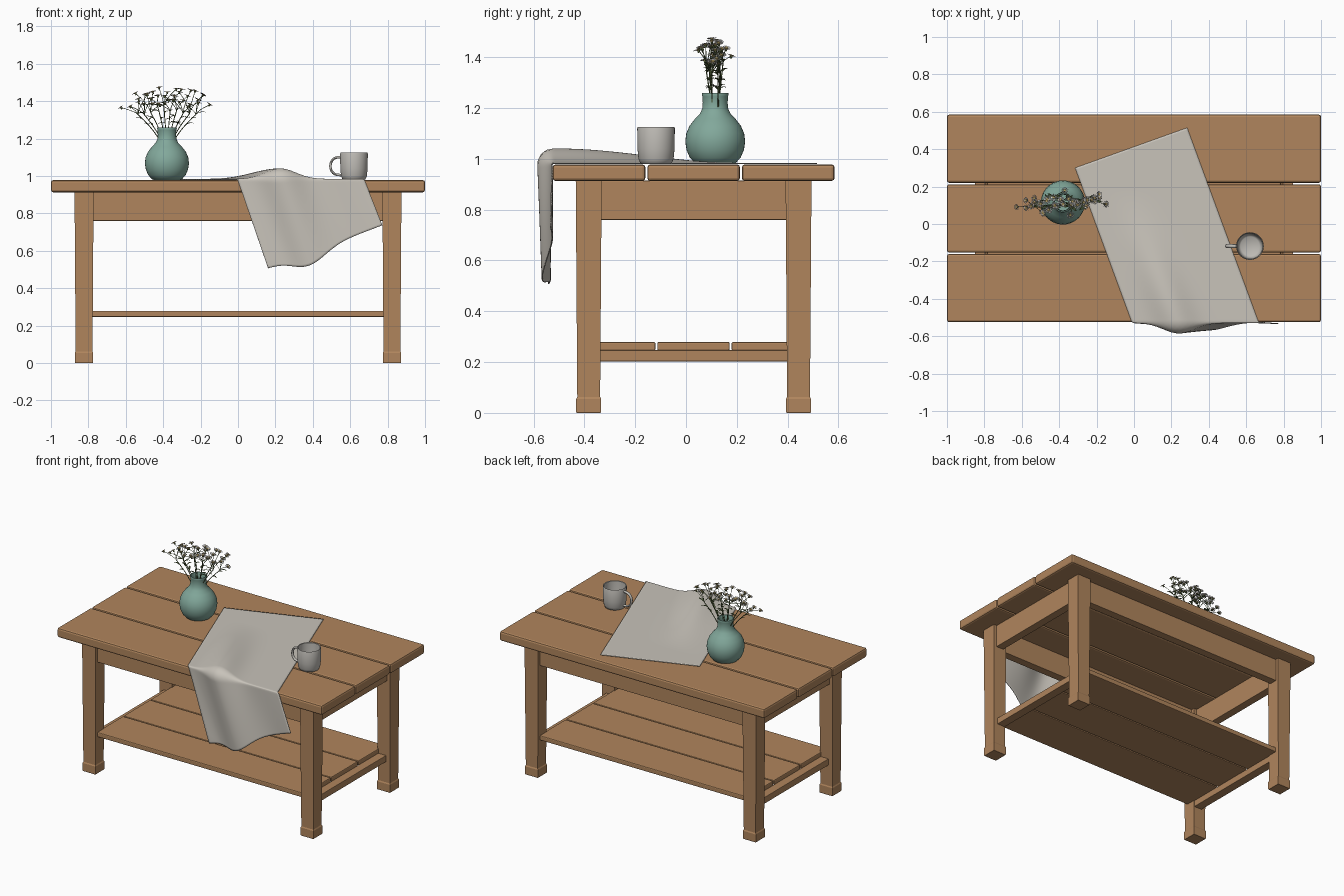
import bpy, bmesh, math, random
from mathutils import Vector

if "Cube" in bpy.data.objects:
    bpy.data.objects.remove(bpy.data.objects["Cube"])

random.seed(7)


def material(name, rgb):
    m = bpy.data.materials.new(name)
    m.diffuse_color = (*rgb, 1)
    m.use_nodes = True
    m.node_tree.nodes["Principled BSDF"].inputs["Base Color"].default_value = m.diffuse_color
    return m


WOOD = material("warm wood", (0.434, 0.235, 0.109))
LINEN = material("linen", (0.578, 0.546, 0.491))
GLAZE = material("sage glaze", (0.223, 0.392, 0.328))
CERAMIC = material("pale ceramic", (0.515, 0.497, 0.462))
GREEN = material("stem green", (0.10, 0.14, 0.05))
WHITE = material("petal white", (0.68, 0.66, 0.64))
TAN = material("flower centre", (0.40, 0.30, 0.11))


def finish(name, bm, mat, smooth=None):
    bmesh.ops.recalc_face_normals(bm, faces=bm.faces[:])
    me = bpy.data.meshes.new(name)
    bm.to_mesh(me)
    bm.free()
    ob = bpy.data.objects.new(name, me)
    bpy.context.collection.objects.link(ob)
    me.materials.append(mat)
    if smooth:
        bpy.ops.object.select_all(action='DESELECT')
        ob.select_set(True)
        bpy.context.view_layer.objects.active = ob
        bpy.ops.object.shade_smooth_by_angle(angle=math.radians(smooth))
    return ob


def box(name, x, y, z, bevel=0.0):
    bm = bmesh.new()
    bmesh.ops.create_cube(bm, size=1)
    for v in bm.verts:
        v.co = [(a[0] + a[1]) / 2 + c * (a[1] - a[0]) for a, c in zip((x, y, z), v.co)]
    ob = finish(name, bm, WOOD)
    if bevel:
        mod = ob.modifiers.new("soft edges", 'BEVEL')
        mod.width, mod.segments = bevel, 2
    return ob


def lathe(name, cx, cy, profile, mat, n=40, angle=50):
    bm = bmesh.new()
    rings = [[bm.verts.new((cx + r * math.cos(math.tau * i / n), cy + r * math.sin(math.tau * i / n), z))
              for i in range(n)] for r, z in profile]
    for a, b in zip(rings, rings[1:]):
        for i in range(n):
            bm.faces.new((a[i], a[(i + 1) % n], b[(i + 1) % n], b[i]))
    bm.faces.new(rings[0])
    bm.faces.new(rings[-1])
    return finish(name, bm, mat, angle)


def tube(bm, pts, ra, rb, n=5):
    rings = []
    for i, p in enumerate(pts):
        t = (pts[min(i + 1, len(pts) - 1)] - pts[max(i - 1, 0)]).normalized()
        side = (Vector((0, 1, 0)) - t * t.y).normalized()
        up = t.cross(side)
        rings.append([bm.verts.new(p + side * ra * math.cos(math.tau * k / n) + up * rb * math.sin(math.tau * k / n))
                      for k in range(n)])
    for a, b in zip(rings, rings[1:]):
        for k in range(n):
            bm.faces.new((a[k], a[(k + 1) % n], b[(k + 1) % n], b[k]))
    bm.faces.new(rings[0])
    bm.faces.new(rings[-1])


# Table top: three planks
CY = 0.03
for i in range(3):
    y = -0.525 + i * 0.3725
    box(f"top_plank_{i + 1}", (-1, 1), (y, y + 0.365), (0.913, 0.978), 0.012)

# Legs with a small stepped foot
for sx in (-1, 1):
    for sy in (-1, 1):
        bm = bmesh.new()
        cx, cy = sx * 0.823, CY + sy * 0.413
        rings = [[bm.verts.new((cx + a * h, cy + b * h, z)) for a, b in ((-1, -1), (1, -1), (1, 1), (-1, 1))]
                 for z, h in ((0, 0.047), (0.004, 0.049), (0.055, 0.049), (0.063, 0.045), (0.915, 0.051))]
        for a, b in zip(rings, rings[1:]):
            for k in range(4):
                bm.faces.new((a[k], a[(k + 1) % 4], b[(k + 1) % 4], b[k]))
        bm.faces.new(rings[0])
        bm.faces.new(rings[-1])
        finish(f"{'back' if sy > 0 else 'front'}_{'right' if sx > 0 else 'left'}_leg", bm, WOOD)

# Aprons, shelf supports and shelf planks
for s, name in ((-1, "front"), (1, "back")):
    y = CY + s * 0.413
    box(name + "_apron", (-0.79, 0.79), (y - 0.028, y + 0.028), (0.76, 0.914), 0.003)
for s, name in ((-1, "left"), (1, "right")):
    x = s * 0.823
    box(name + "_apron", (x - 0.028, x + 0.028), (-0.35, 0.41), (0.76, 0.914), 0.003)
    x = s * 0.81
    box(name + "_shelf_support", (x - 0.03, x + 0.03), (-0.35, 0.41), (0.203, 0.247), 0.003)
for i in range(3):
    y = -0.405 + i * 0.292
    box(f"shelf_plank_{i + 1}", (-0.785, 0.785), (y, y + 0.285), (0.246, 0.279), 0.006)

# Linen runner laid at an angle, bending over the front edge with one raised pleat
NS, NT, W, L = 48, 130, 0.637, 1.38
EY, EZ, ARC = -0.523, 0.978, 0.03
bm = bmesh.new()
grid = []
for j in range(NT + 1):
    row = []
    for i in range(NS + 1):
        f, t = i / NS, j / NT * L
        x = -0.315 + f * W * 0.941 + t * 0.345
        y = 0.30 + f * W * 0.337 - t * 0.9387
        k = min(1, max(0, (0.2 - y) / 0.7))
        pleat = math.exp(-((f - 0.355) / 0.17) ** 2)
        h = 0.056 * pleat * k * k * (3 - 2 * k)
        d = EY - y
        r = 0.004 + h
        if d <= 0:
            p = (x, y, EZ + r)
        elif d < ARC:
            a = d / ARC * math.pi / 2
            p = (x, EY - r * math.sin(a), EZ + r * math.cos(a))
        else:
            g = d - ARC
            u = min(1, g / 0.4)
            wave = 0.008 * u * (1 + math.sin(f * 11 + 2.2))
            p = (x + 0.02 * f * u, EY - r * (1 - 0.45 * u) - wave,
                 EZ - g * 1.06 - 0.075 * u * math.exp(-((f - 0.37) / 0.2) ** 2))
        row.append(bm.verts.new(p))
    grid.append(row)
for a, b in zip(grid, grid[1:]):
    for i in range(NS):
        bm.faces.new((a[i], b[i], b[i + 1], a[i + 1]))
cloth = finish("linen_runner", bm, LINEN, 60)
mod = cloth.modifiers.new("thickness", 'SOLIDIFY')
mod.thickness, mod.offset = 0.005, 0

# Vase
VX, VY = -0.38, 0.115
lathe("vase", VX, VY, [(0.068, 0.979), (0.08, 0.983), (0.1, 1.005), (0.113, 1.035), (0.118, 1.068), (0.114, 1.1),
                       (0.101, 1.13), (0.08, 1.157), (0.06, 1.178), (0.051, 1.198), (0.049, 1.22), (0.05, 1.245),
                       (0.053, 1.254), (0.051, 1.259), (0.046, 1.258), (0.043, 1.24), (0.042, 1.2), (0.07, 1.15),
                       (0.1, 1.07), (0.06, 1.0)], GLAZE)

# Mug and handle
MX, MY = 0.62, -0.118
lathe("mug", MX, MY, [(0.055, 0.979), (0.062, 0.983), (0.069, 1.0), (0.073, 1.04), (0.074, 1.12), (0.072, 1.125),
                      (0.068, 1.122), (0.066, 1.04), (0.06, 1.0), (0.05, 0.992)], CERAMIC)
bm = bmesh.new()
tube(bm, [Vector((MX - 0.07 - 0.056 * max(0, math.sin(a)) ** 0.7, MY, 1.053 + 0.048 * math.cos(a)))
          for a in [math.pi * i / 14 for i in range(15)]], 0.010, 0.007, 10)
finish("mug_handle", bm, CERAMIC, 50)

# Flowers: main stems fork into short branches that each carry a daisy head
stems, leaves, petals, centres = (bmesh.new() for _ in range(4))


def bend(a, b, n=5):
    # stem leaves upward, then leans out
    return [Vector((a.x + (b.x - a.x) * q ** 1.5, a.y + (b.y - a.y) * q ** 1.5, a.z + (b.z - a.z) * q))
            for q in [i / n for i in range(n + 1)]]


def leaf(base, out, length):
    side = Vector((-out.y, out.x, 0)).normalized()
    rows = []
    for q, w in ((0, 0.001), (0.35, 0.007), (0.7, 0.005), (1, 0.0005)):
        c = base + out * length * q + Vector((0, 0, length * (0.7 * q - 0.5 * q * q)))
        rows.append([leaves.verts.new(c + side * w + Vector((0, 0, w * 0.5))), leaves.verts.new(c),
                     leaves.verts.new(c - side * w + Vector((0, 0, w * 0.5)))])
    for a, b in zip(rows, rows[1:]):
        for k in (0, 1):
            leaves.faces.new((a[k], a[k + 1], b[k + 1], b[k]))


def daisy(c, axis, r):
    q = axis.to_track_quat('Z', 'Y')
    n = 11
    for i in range(n):
        a = math.tau * i / n
        pts = [(0.2, 0, 0.0), (0.75, -0.23, 0.004), (1, 0, 0.003), (0.75, 0.23, 0.004)]
        petals.faces.new([petals.verts.new(c + q @ Vector((r * s * math.cos(a + o), r * s * math.sin(a + o), z)))
                          for s, o, z in pts])
    tube(centres, [c + axis * z for z in (-0.001, 0.005)], 0.007, 0.007, 8)
    tube(stems, [c - axis * z for z in (0.010, 0.001)], 0.005, 0.005, 6)


N = 10
for i in range(N):
    u = -1 + 2 * i / (N - 1)
    side = 1 if i % 2 else -1
    root = Vector((VX + 0.025 * u, VY + 0.012 * side, 1.15))
    node = Vector((VX + 0.155 * u, VY + side * random.uniform(0.005, 0.045), random.uniform(1.32, 1.38)))
    path = bend(root, node, 6)
    tube(stems, path, 0.0025, 0.0025)
    for k in range(3):
        a = random.uniform(0, math.tau)
        leaf(path[4 + k % 3], Vector((math.cos(a), 0.6 * math.sin(a), 0)), random.uniform(0.04, 0.065))
    for k in range(4):
        head = node + Vector((-0.06 + 0.04 * k + random.uniform(-0.012, 0.012) + 0.02 * u,
                              random.uniform(-0.045, 0.045), 0))
        head.z = random.uniform(1.39, 1.48) - 0.03 * abs(u)
        tube(stems, bend(node, head, 4), 0.0016, 0.0016, 4)
        axis = Vector(((head.x - VX) * 1.5, (head.y - VY) * 2.5, 0.5)).normalized()
        daisy(head, axis, random.uniform(0.017, 0.023))
finish("flower_stems", stems, GREEN, 60)
finish("flower_leaves", leaves, GREEN)
finish("daisy_petals", petals, WHITE)
finish("daisy_centres", centres, TAN)
